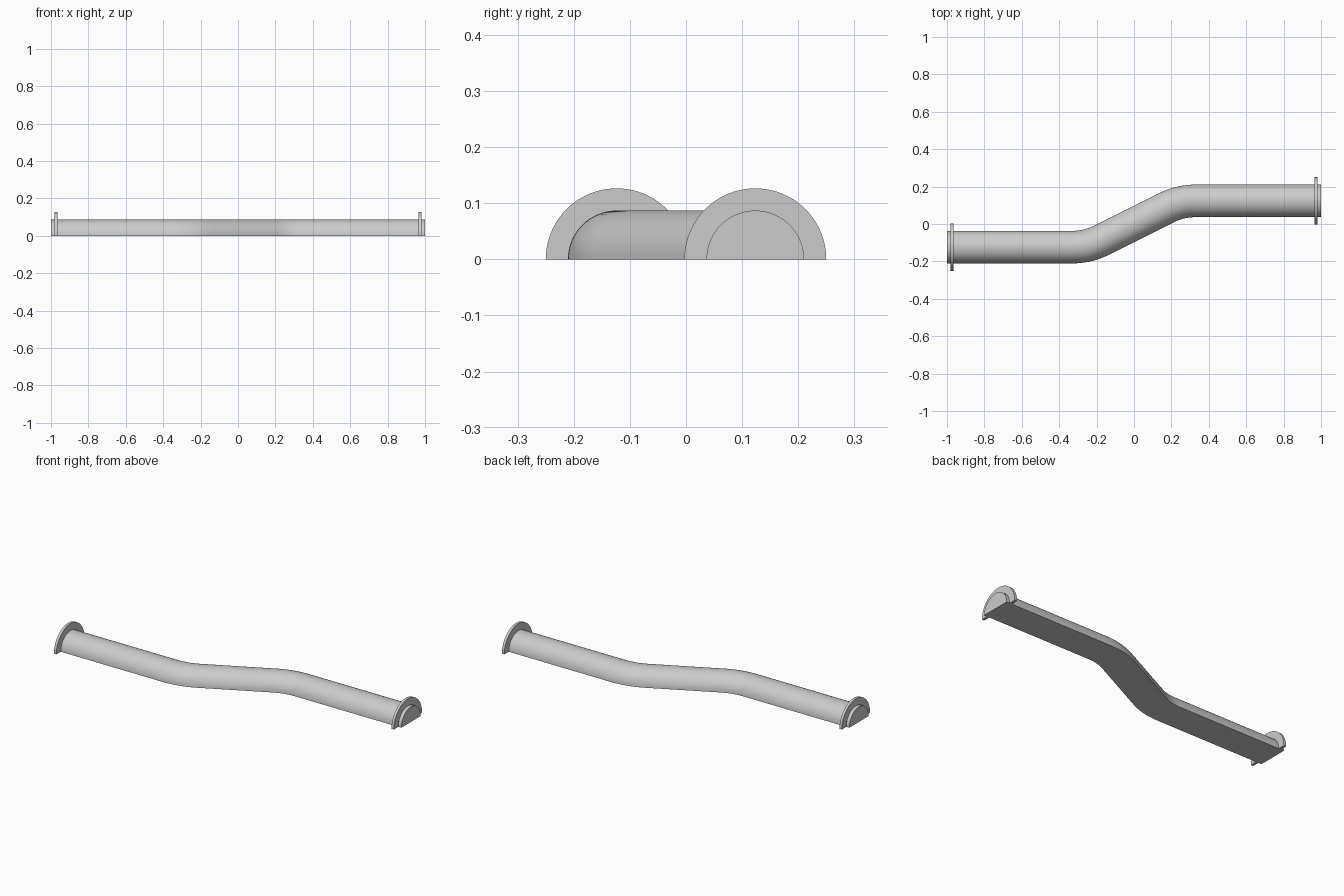
import bpy
import bmesh
from math import sin, cos, tan, pi, radians
from mathutils import Vector

OFFSET = 0.1235              # sideways shift of each pipe end
PIPE_R, FLANGE_R = 0.087, 0.1265
BEND = radians(26.57)        # angle of the middle run
TANGENT = 0.08               # bend length measured from its corner

old = bpy.data.objects.get("Cube")
if old:
    bpy.data.objects.remove(old, do_unlink=True)

grey = bpy.data.materials.new("light grey")
grey.use_nodes = True
colour = (0.6, 0.6, 0.6, 1)
grey.diffuse_color = colour
grey.node_tree.nodes["Principled BSDF"].inputs["Base Color"].default_value = colour


def sweep_half_round(name, stations, radius, segments=32):
    """Sweep a solid half disc, flat side down, along (point, heading) stations."""
    bm = bmesh.new()
    rings = []
    for point, heading in stations:
        side = Vector((-sin(heading), cos(heading), 0))
        ring = []
        for i in range(segments + 1):
            a = pi * i / segments
            offset = side * cos(a) + Vector((0, 0, sin(a)))
            ring.append(bm.verts.new(point + offset * radius))
        rings.append(ring)
    count = segments + 1
    for a, b in zip(rings, rings[1:]):
        for i in range(count):
            j = (i + 1) % count
            bm.faces.new((a[i], a[j], b[j], b[i]))
    bm.faces.new(rings[0])
    bm.faces.new(rings[-1])
    bmesh.ops.recalc_face_normals(bm, faces=bm.faces)
    mesh = bpy.data.meshes.new(name)
    bm.to_mesh(mesh)
    bm.free()
    mesh.materials.append(grey)
    obj = bpy.data.objects.new(name, mesh)
    bpy.context.collection.objects.link(obj)
    bpy.ops.object.select_all(action="DESELECT")
    obj.select_set(True)
    bpy.context.view_layer.objects.active = obj
    bpy.ops.object.shade_smooth_by_angle(angle=radians(30))
    return obj


# Pipe: straight end, bend, then the same path turned half around the centre
bend_r = TANGENT / tan(BEND / 2)
bend_x = -OFFSET / tan(BEND) - TANGENT
half = [(Vector((-1, -OFFSET, 0)), 0)]
steps = 12
for i in range(steps + 1):
    a = BEND * i / steps
    half.append((Vector((bend_x + bend_r * sin(a),
                         -OFFSET + bend_r * (1 - cos(a)), 0)), a))
path = half + [(-p, a) for p, a in reversed(half)]
sweep_half_round("pipe", path, PIPE_R)

# Flanges: thin collars just inside both pipe ends
for name, s in (("right_flange", -1), ("left_flange", 1)):
    faces = [(Vector((s * x, s * OFFSET, 0)), 0) for x in (0.966, 0.981)]
    sweep_half_round(name, faces, FLANGE_R, 40)
